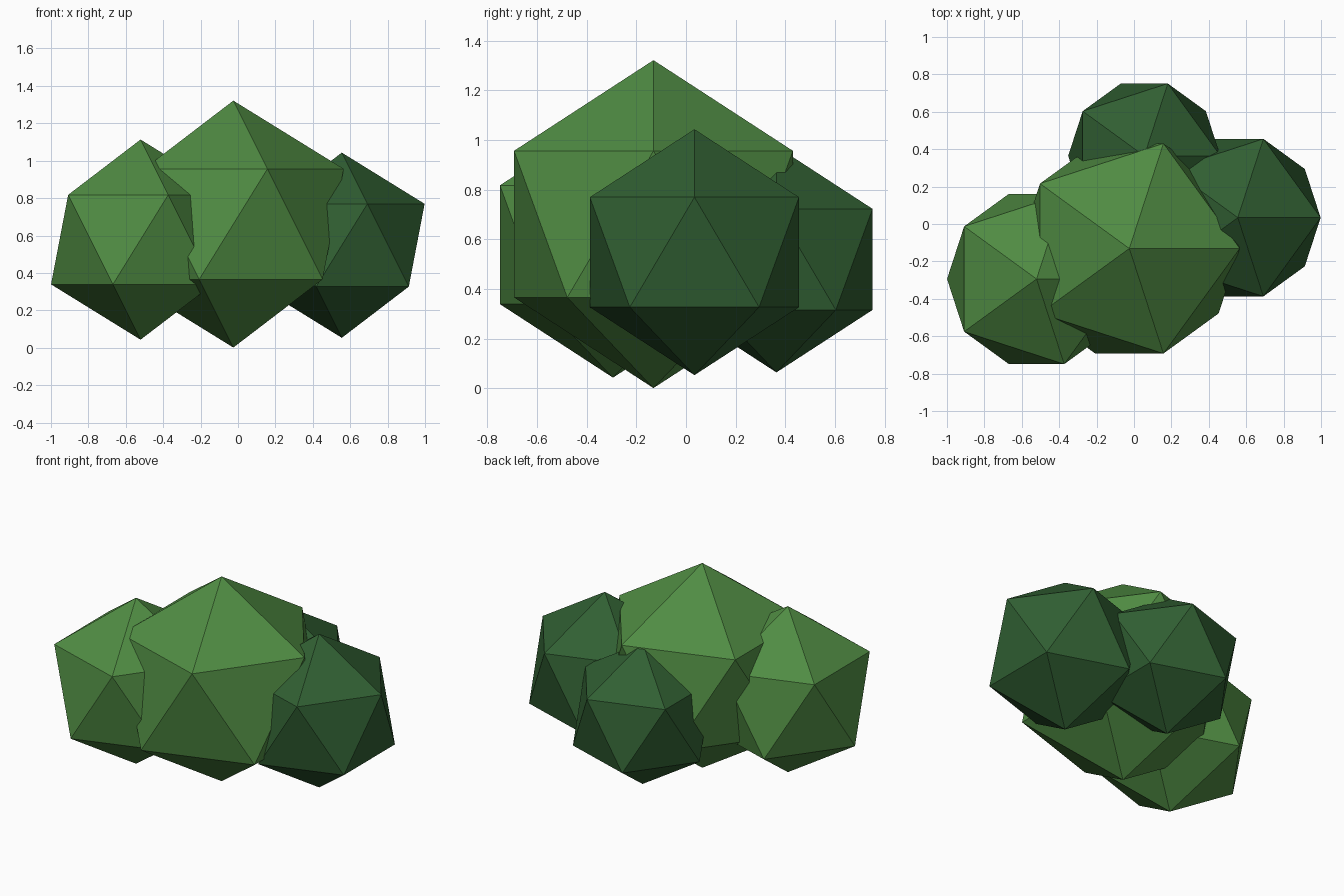
import bpy

if "Cube" in bpy.data.objects:
    bpy.data.objects.remove(bpy.data.objects["Cube"])


def make_material(name, color):
    mat = bpy.data.materials.new(name)
    mat.diffuse_color = (*color, 1.0)
    mat.use_nodes = True
    mat.node_tree.nodes["Principled BSDF"].inputs["Base Color"].default_value = mat.diffuse_color
    return mat


light_green = make_material("light leaf green", (0.080, 0.262, 0.056))
dark_green = make_material("dark leaf green", (0.030, 0.114, 0.032))

# Bush clumps: name, radius, centre, material
clumps = [
    ("main_foliage", 0.66, (-0.025, -0.131, 0.661), light_green),
    ("left_foliage", 0.535, (-0.521, -0.294, 0.578), light_green),
    ("right_foliage", 0.495, (0.555, 0.034, 0.548), dark_green),
    ("back_foliage", 0.455, (0.055, 0.364, 0.519), dark_green),
]

# Each clump is a flat-shaded twenty-sided ball
for name, radius, centre, mat in clumps:
    bpy.ops.mesh.primitive_ico_sphere_add(subdivisions=1, radius=radius, location=centre)
    clump = bpy.context.object
    clump.name = name
    clump.data.materials.append(mat)
    bpy.ops.object.shade_flat()
